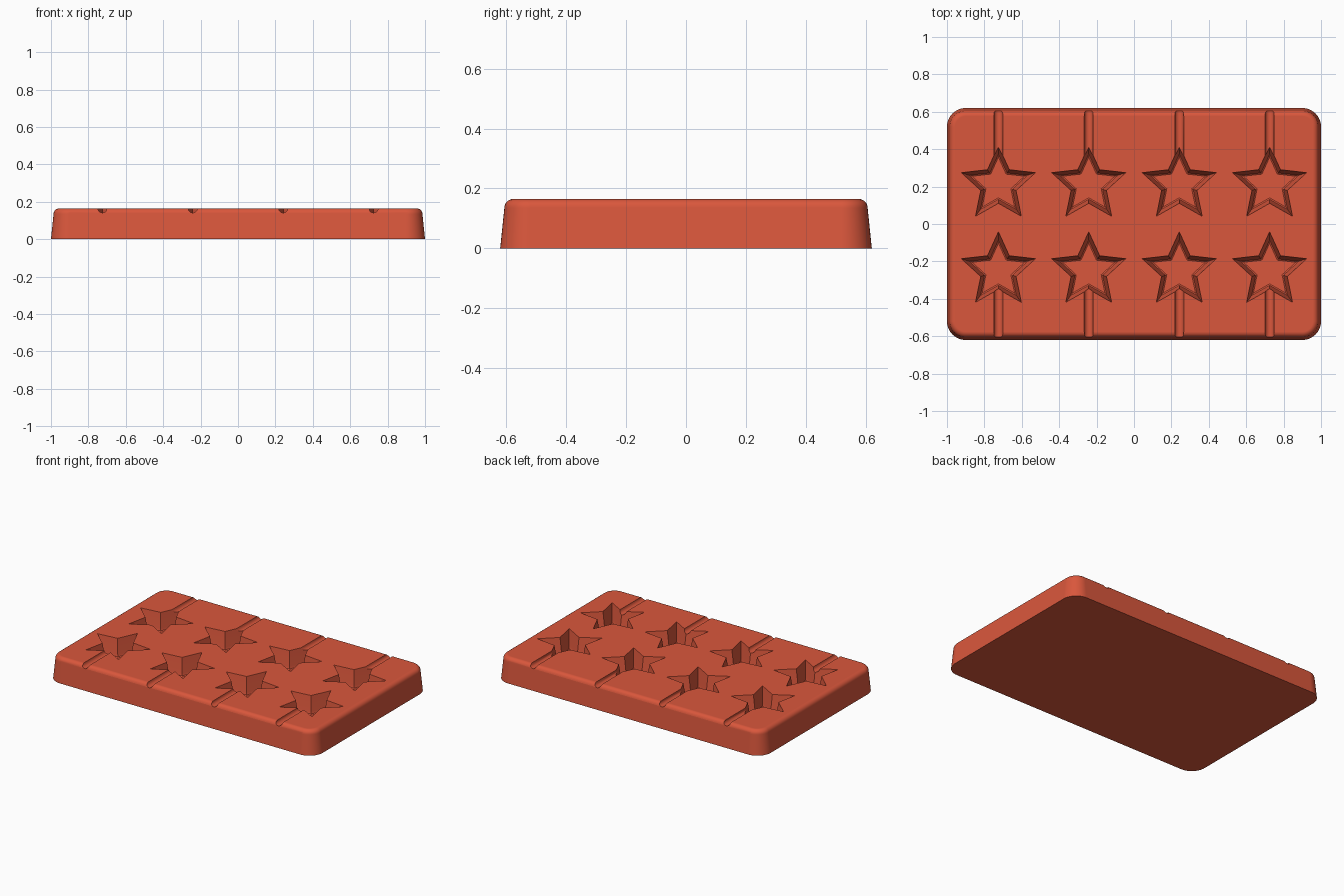
import bpy, bmesh, math

cube = bpy.data.objects.get("Cube")
if cube:
    bpy.data.objects.remove(cube, do_unlink=True)

HEIGHT = 0.165
COLUMNS = (-0.725, -0.242, 0.242, 0.725)
ROWS = (0.21, -0.25)

red = bpy.data.materials.new("terracotta red")
red.use_nodes = True
colour = (0.70, 0.095, 0.045, 1)
red.diffuse_color = colour
red.node_tree.nodes["Principled BSDF"].inputs["Base Color"].default_value = colour


def loft(bm, rings):
    """Skin a stack of equal-sized point loops and cap both ends."""
    loops = [[bm.verts.new(p) for p in ring] for ring in rings]
    n = len(loops[0])
    for a, b in zip(loops, loops[1:]):
        for i in range(n):
            j = (i + 1) % n
            bm.faces.new((a[i], a[j], b[j], b[i]))
    bm.faces.new(loops[0][::-1])
    bm.faces.new(loops[-1])


def make_object(name, bm):
    bmesh.ops.recalc_face_normals(bm, faces=bm.faces)
    mesh = bpy.data.meshes.new(name)
    bm.to_mesh(mesh)
    bm.free()
    mesh.materials.append(red)
    obj = bpy.data.objects.new(name, mesh)
    bpy.context.collection.objects.link(obj)
    return obj


def rounded_rectangle(inset, z, radius=0.1, steps=10):
    points = []
    r = radius - inset
    for k, (sx, sy) in enumerate(((1, 1), (-1, 1), (-1, -1), (1, -1))):
        for i in range(steps + 1):
            a = math.pi / 2 * (k + i / steps)
            points.append((sx * (1 - radius) + r * math.cos(a),
                           sy * (0.62 - radius) + r * math.sin(a), z))
    return points


def star(cx, cy, scale, z):
    points = []
    for i in range(10):
        r = scale * (0.21 if i % 2 == 0 else 0.1)
        a = math.pi / 2 + i * math.pi / 5
        points.append((cx + r * math.cos(a), cy + r * math.sin(a), z))
    return points


# Tray body: drafted sides with a rounded top edge
bm = bmesh.new()
fillet, draft = 0.03, 0.014
rings = [rounded_rectangle(0, 0)]
for i in range(7):
    a = math.pi / 2 * i / 6
    rings.append(rounded_rectangle(draft + fillet * (1 - math.cos(a)),
                                   HEIGHT - fillet + fillet * math.sin(a)))
loft(bm, rings)
tray = make_object("star_mould_tray", bm)

# Star cavities with sloping walls and a softened floor
bm = bmesh.new()
for cx in COLUMNS:
    for cy in ROWS:
        loft(bm, [star(cx, cy, s, z) for s, z in
                  ((0.70, 0.045), (0.78, 0.05), (0.83, 0.065), (1.01, 0.175))])
star_cutter = make_object("star_cutter", bm)

# Round stick grooves from the long edges to the cavities
bm = bmesh.new()
for cx in COLUMNS:
    for y0, y1 in ((0.36, 0.7), (-0.7, -0.31)):
        loft(bm, [[(cx + 0.024 * math.cos(i * math.pi / 8), y,
                    HEIGHT + 0.024 * math.sin(i * math.pi / 8))
                   for i in range(16)] for y in (y0, y1)])
groove_cutter = make_object("groove_cutter", bm)

bpy.ops.object.select_all(action="DESELECT")
bpy.context.view_layer.objects.active = tray
tray.select_set(True)
for cutter in (star_cutter, groove_cutter):
    cutter.hide_render = True
    mod = tray.modifiers.new("cut", "BOOLEAN")
    mod.operation = "DIFFERENCE"
    mod.solver = "EXACT"
    mod.object = cutter
    bpy.ops.object.modifier_apply(modifier=mod.name)
    bpy.data.objects.remove(cutter, do_unlink=True)

bpy.ops.object.shade_smooth_by_angle(angle=math.radians(32))
normals = tray.modifiers.new("clean shading", "WEIGHTED_NORMAL")
normals.keep_sharp = True
